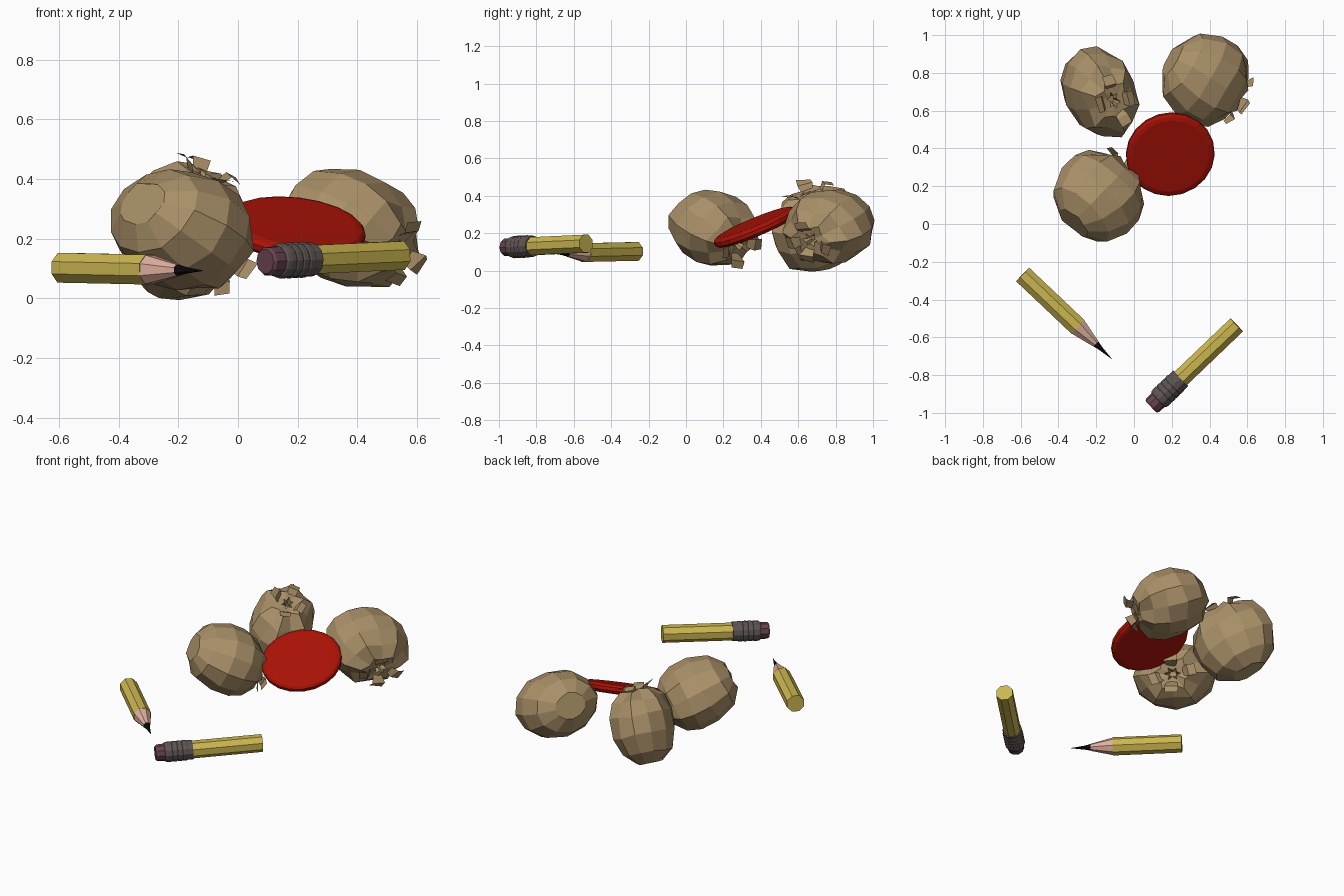
import bpy, bmesh, math, random
from mathutils import Vector, Matrix

if "Cube" in bpy.data.objects:
    bpy.data.objects.remove(bpy.data.objects["Cube"])


def material(name, rgb):
    m = bpy.data.materials.new(name)
    m.diffuse_color = (*rgb, 1)
    m.use_nodes = True
    m.node_tree.nodes["Principled BSDF"].inputs["Base Color"].default_value = m.diffuse_color
    return m


PAPER = material("brown_paper", (0.40, 0.28, 0.14))
RED = material("red", (0.40, 0.006, 0.002))
YELLOW = material("yellow", (0.60, 0.47, 0.08))
WOOD = material("wood", (0.74, 0.43, 0.34))
LEAD = material("lead", (0.004, 0.004, 0.004))
METAL = material("metal", (0.11, 0.09, 0.088))
RUBBER = material("rubber", (0.14, 0.055, 0.075))


def frame(origin, axis, side):
    """Placement with local z along axis and local y near side."""
    z = Vector(axis).normalized()
    y = Vector(side)
    y = (y - z * y.dot(z)).normalized()
    m = Matrix((y.cross(z), y, z)).transposed().to_4x4()
    m.translation = origin
    return m


def skin(name, rings, mat, place, cap_start=True, cap_end=True):
    """Join rings of points into a flat-shaded tube."""
    bm = bmesh.new()
    loops = [[bm.verts.new(p) for p in ring] for ring in rings]
    n = len(loops[0])
    for a, b in zip(loops, loops[1:]):
        for i in range(n):
            j = (i + 1) % n
            bm.faces.new((a[i], a[j], b[j], b[i]))
    if cap_start:
        bm.faces.new(loops[0][::-1])
    if cap_end:
        bm.faces.new(loops[-1])
    bmesh.ops.recalc_face_normals(bm, faces=bm.faces)
    me = bpy.data.meshes.new(name)
    bm.to_mesh(me)
    bm.free()
    ob = bpy.data.objects.new(name, me)
    ob.matrix_world = place
    me.materials.append(mat)
    bpy.context.collection.objects.link(ob)
    return ob


def circle(r, z, n, turn=0.0):
    return [(r * math.cos(2 * math.pi * i / n + turn),
             r * math.sin(2 * math.pi * i / n + turn), z) for i in range(n)]


def lathe(name, profile, n, mat, place, turn=0.0):
    return skin(name, [circle(r, z, n, turn) for r, z in profile], mat, place)


def sack(name, origin, axis, thin, seed, rx=0.243, ry=0.195):
    """Squashed pouch, pleated towards the mouth, with broad torn flaps."""
    rnd = random.Random(seed)
    n = 12
    # radius factor, pleat depth, height along the axis
    body = [(0.40, 0, -0.225), (0.80, 0, -0.165), (1.0, 0, -0.05),
            (1.0, 0.03, 0.06), (0.84, 0.14, 0.145), (0.52, 0.18, 0.20),
            (0.20, 0.10, 0.195), (0.10, 0.03, 0.15)]
    rings = []
    for f, pleat, z in body:
        ring = []
        for i in range(n):
            a = 2 * math.pi * i / n
            s = f + rnd.uniform(-0.02, 0.02) - pleat * (i % 2)
            ring.append((rx * s * math.cos(a), ry * s * math.sin(a),
                         z + rnd.uniform(-0.008, 0.008)))
        rings.append(ring)
    place = frame(origin, axis, thin)
    skin(name, rings, PAPER, place)
    # torn flaps around the mouth
    for k in range(4):
        a = 2 * math.pi * (k + rnd.uniform(-0.25, 0.25)) / 4
        strip = []
        for f, z, w in ((0.20, 0.17, 0.45), (0.42, 0.232, 0.42),
                        (0.60, 0.215 + rnd.uniform(-0.02, 0.03), 0.27)):
            for d in (-w, w):
                strip.append((rx * f * math.cos(a + d), ry * f * math.sin(a + d),
                              z + rnd.uniform(-0.015, 0.015)))
        me = bpy.data.meshes.new(name + "_flap")
        me.from_pydata(strip, [], [(0, 1, 3, 2), (2, 3, 5, 4)])
        me.materials.append(PAPER)
        ob = bpy.data.objects.new(name + "_flap", me)
        ob.matrix_world = place
        bpy.context.collection.objects.link(ob)


# three paper sacks
sack("sack_front", (-0.18, 0.155, 0.222), (0.6, 0.62, -0.42), (0.2, 0.2, 1), 3)
sack("sack_back_left", (-0.18, 0.695, 0.232), (0.36, -0.2, 0.9), (1, 0.4, 0), 5, 0.25, 0.185)
sack("sack_back_right", (0.385, 0.763, 0.232), (0.8, -0.5, -0.35), (0.2, 0, 1), 8)

# red disc leaning on the sacks
lathe("red_disc", [(0.205, -0.028), (0.225, -0.022), (0.236, -0.010), (0.236, 0.010),
                   (0.225, 0.022), (0.205, 0.028)], 20, RED,
      frame((0.192, 0.37, 0.232), (0.12, -0.42, 1), (0, 1, 0)))

# pencil half with the point
tip = frame((-0.59, -0.267, 0.103), (0.472, -0.447, -0.01), (0, 0, 1))
T = math.pi / 8
lathe("point_pencil_body", [(0.054, 0), (0.054, 0.405)], 8, YELLOW, tip, T)
lathe("point_pencil_wood", [(0.052, 0.405), (0.021, 0.535)], 8, WOOD, tip, T)
lathe("point_pencil_lead", [(0.021, 0.53), (0.012, 0.57), (0.001, 0.65)], 8, LEAD, tip, T)

# pencil half with the eraser
end = frame((0.092, -0.966, 0.124), (0.45, 0.43, 0.02), (0, 0, 1))
lathe("eraser", [(0.042, -0.002), (0.049, 0.008), (0.052, 0.08)], 10, RUBBER, end)
ferrule = [(0.052, 0.05), (0.057, 0.056)]
for k in range(4):
    z = 0.07 + k * 0.03
    ferrule += [(0.060, z), (0.060, z + 0.018), (0.057, z + 0.024)]
lathe("ferrule", ferrule + [(0.057, 0.215)], 12, METAL, end)
lathe("eraser_pencil_body", [(0.052, 0.20), (0.052, 0.625)], 8, YELLOW, end, T)
